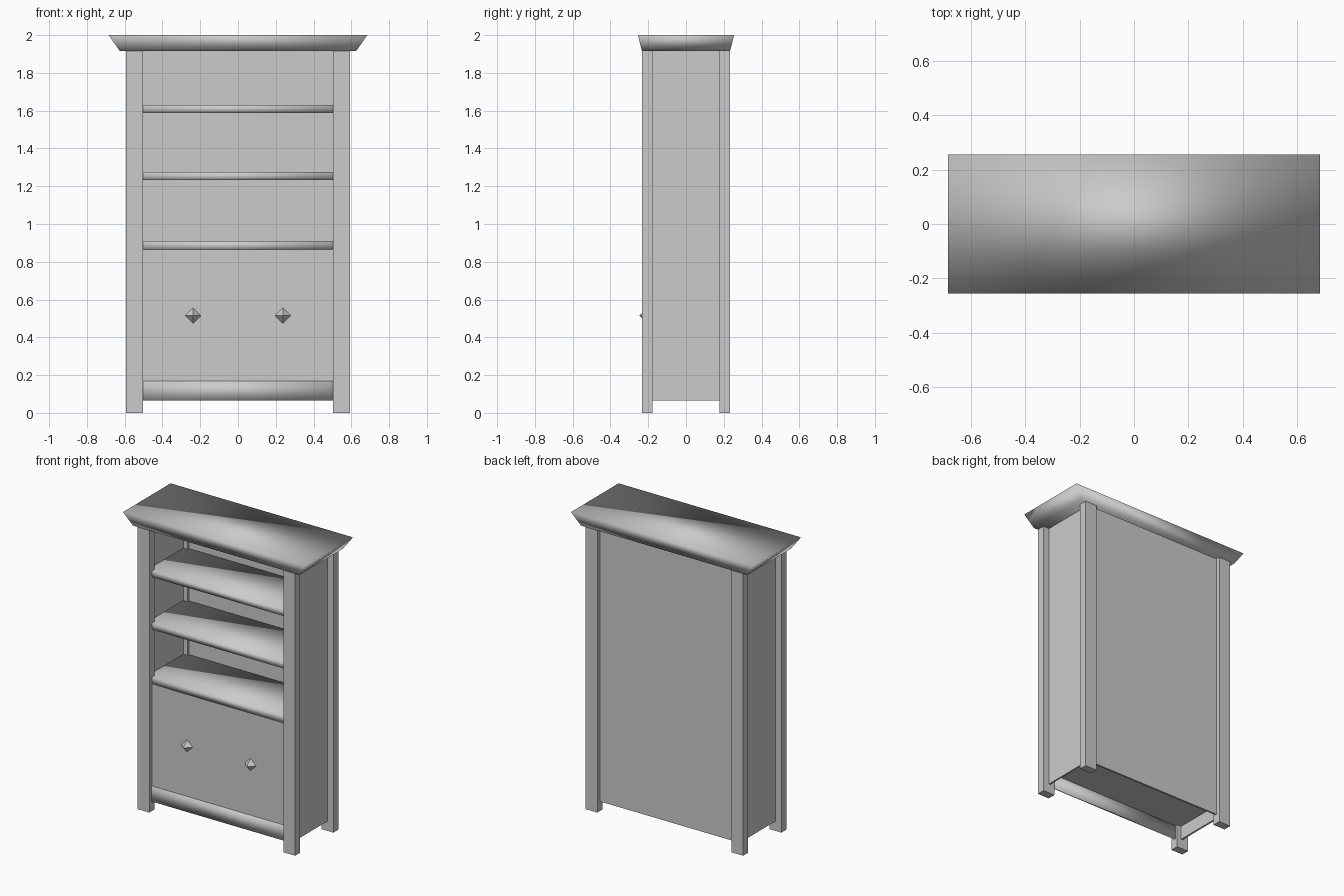
import bpy, bmesh
from mathutils import Vector

if "Cube" in bpy.data.objects:
    bpy.data.objects.remove(bpy.data.objects["Cube"])


def make_object(name, bm, smooth=False):
    bmesh.ops.recalc_face_normals(bm, faces=bm.faces)
    mesh = bpy.data.meshes.new(name)
    bm.to_mesh(mesh)
    bm.free()
    for p in mesh.polygons:
        p.use_smooth = smooth
    obj = bpy.data.objects.new(name, mesh)
    bpy.context.collection.objects.link(obj)
    return obj


def box(name, x, y, z, flare=(0, 0), smooth=False):
    """Box from (min, max) ranges; flare widens the top on x and y."""
    bm = bmesh.new()
    bmesh.ops.create_cube(bm, size=1)
    for v in bm.verts:
        sx, sy, top = v.co.x > 0, v.co.y > 0, v.co.z > 0
        v.co = Vector((x[sx], y[sy], z[top]))
        if top:
            v.co.x += flare[0] if sx else -flare[0]
            v.co.y += flare[1] if sy else -flare[1]
    return make_object(name, bm, smooth)


TOP, BASE = 1.915, 0.065
HX, HY, T = 0.547, 0.205, 0.012     # carcass half sizes, board thickness

# Corner posts
for sx, side in ((-1, "left"), (1, "right")):
    for sy, end in ((-1, "front"), (1, "back")):
        box(f"{end}_{side}_post",
            sorted((sx * 0.503, sx * 0.592)),
            sorted((sy * 0.178, sy * 0.233)), (0, TOP))

# Side panels and back panel
for sx, side in ((-1, "left"), (1, "right")):
    box(f"{side}_panel", sorted((sx * HX, sx * (HX - T))), (-HY, HY), (BASE, TOP))
box("back_panel", (-HX, HX), (HY - T, HY), (BASE, TOP))

# Cupboard front, base rail and floor
box("cupboard_front", (-HX, HX), (-HY, -HY + T), (0.17, 0.865))
box("base_rail", (-HX, HX), (-HY - 0.002, -HY + T), (BASE, 0.17), smooth=True)
box("floor_board", (-HX, HX), (-HY, HY), (0.158, 0.17))

# Shelves
for i, (z0, z1) in enumerate(((0.862, 0.91), (1.232, 1.275), (1.588, 1.63))):
    box(f"shelf_{i + 1}", (-HX + T, HX - T), (-HY, HY - T), (z0, z1), smooth=True)

# Flared cornice
box("cornice", (-0.625, 0.625), (-0.233, 0.233), (TOP, 2.0),
    flare=(0.06, 0.022), smooth=True)

# Faceted knobs
for sx, side in ((-1, "left"), (1, "right")):
    bm = bmesh.new()
    r = 0.042
    for end in (1, -1):
        bmesh.ops.create_cone(bm, segments=4, radius1=r, radius2=0, depth=r)
        new = bm.verts[:] if end == 1 else [v for v in bm.verts if not v.tag]
        for v in new:
            v.co.z = (v.co.z + r / 2) * end
            v.tag = True
    bmesh.ops.remove_doubles(bm, verts=bm.verts, dist=0.001)
    knob = make_object(f"{side}_knob", bm)
    knob.location = (sx * 0.238, -0.206, 0.515)
